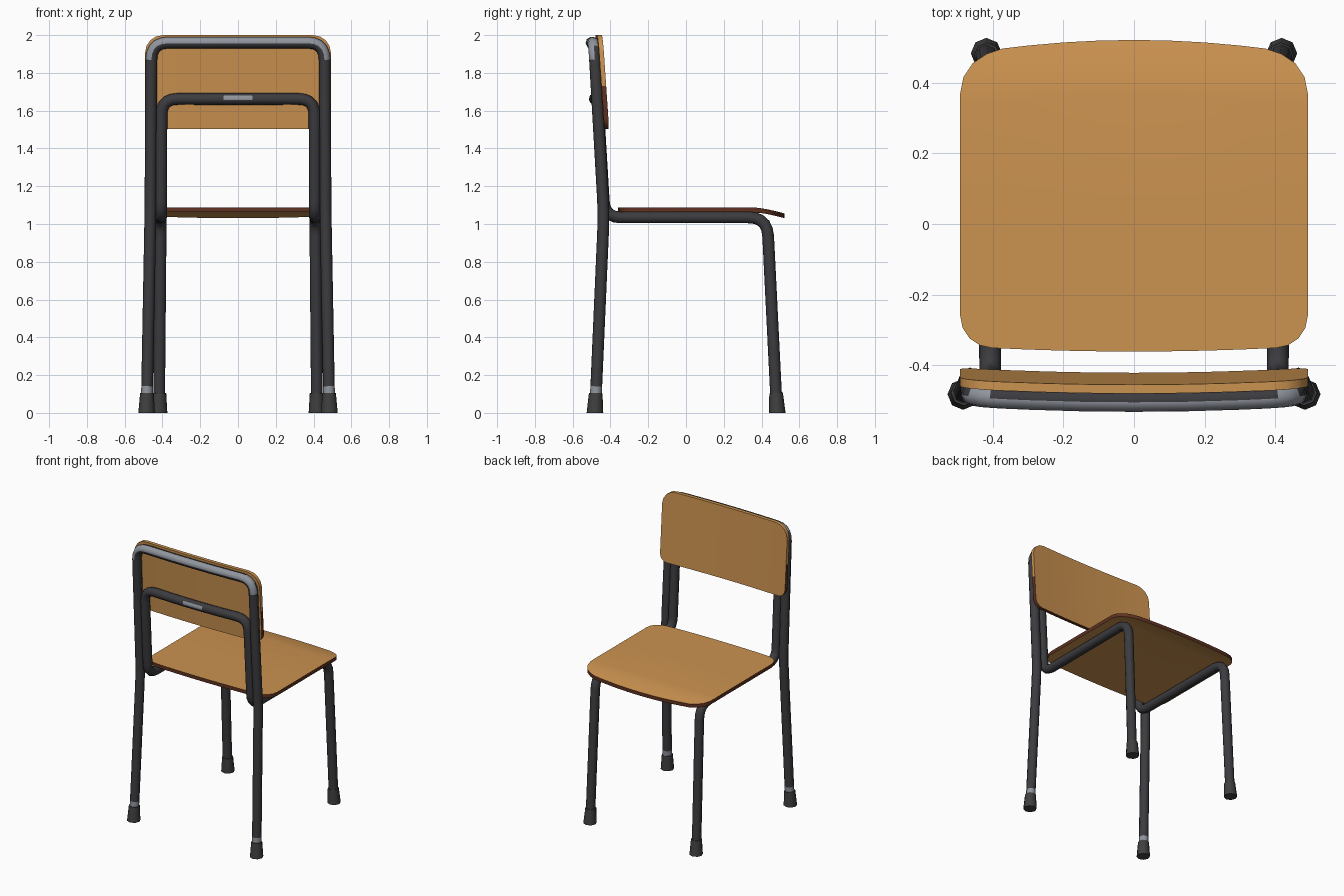
import bpy, bmesh, math
from mathutils import Vector

if "Cube" in bpy.data.objects:
    bpy.data.objects.remove(bpy.data.objects["Cube"])


def material(name, rgb):
    m = bpy.data.materials.new(name)
    m.diffuse_color = (*rgb, 1)
    m.use_nodes = True
    m.node_tree.nodes["Principled BSDF"].inputs["Base Color"].default_value = m.diffuse_color
    return m


WOOD = material("honey wood", (0.60, 0.29, 0.08))
EDGE = material("dark wood edge", (0.115, 0.032, 0.015))
STEEL = material("dark painted steel", (0.045, 0.045, 0.051))
BARE = material("worn bare steel", (0.28, 0.30, 0.34))
RUBBER = material("rubber", (0.05, 0.05, 0.052))


def finish(bm, name, mats):
    bmesh.ops.recalc_face_normals(bm, faces=bm.faces)
    me = bpy.data.meshes.new(name)
    bm.to_mesh(me)
    bm.free()
    ob = bpy.data.objects.new(name, me)
    bpy.context.collection.objects.link(ob)
    for m in mats:
        me.materials.append(m)
    return ob


def fillet(ctrl, steps=5):
    """Round a polyline; ctrl = (x, y, z, tangent length)."""
    pts = [Vector(c[:3]) for c in ctrl]
    out = [pts[0]]
    for a, p, b, c in zip(pts, pts[1:], pts[2:], ctrl[1:]):
        if c[3] == 0:
            out.append(p)
            continue
        s, e = p + (a - p).normalized() * c[3], p + (b - p).normalized() * c[3]
        for i in range(steps + 1):
            t = i / steps
            out.append(s * (1 - t) ** 2 + p * 2 * t * (1 - t) + e * t * t)
    return out + [pts[-1]]


def sweep(name, path, radii, mats, rule=None, sides=8):
    """Tube along a path, with rings carried along without twisting."""
    bm = bmesh.new()
    rings, u = [], Vector((1, 0, 0))
    n = len(path)
    for i, p in enumerate(path):
        d_in = (p - path[max(i - 1, 0)]).normalized()
        d_out = (path[min(i + 1, n - 1)] - p).normalized()
        t = (d_in + d_out).normalized()
        u = (u - t * u.dot(t)).normalized()
        w = t.cross(u)
        ring = []
        for k in range(sides):
            a = math.tau * k / sides
            v = p + (u * math.cos(a) + w * math.sin(a)) * radii[i]
            v.z = max(v.z, 0)
            ring.append(bm.verts.new(v))
        rings.append(ring)
    for r, s in zip(rings, rings[1:]):
        for k in range(sides):
            j = (k + 1) % sides
            bm.faces.new((r[k], r[j], s[j], s[k]))
    bm.faces.new(rings[0])
    bm.faces.new(rings[-1])
    bmesh.ops.recalc_face_normals(bm, faces=bm.faces)
    bm.normal_update()
    if rule:
        for f in bm.faces:
            f.material_index = int(rule(f.calc_center_median(), f.normal))
    return finish(bm, name, mats)


def hoop(name, half, bow, width, rule):
    """Symmetric bent tube whose cross bar bows backwards."""
    pts = fillet(half)
    for p in pts:
        if p.z > 1.55:
            p.y -= bow * max(0, 1 - (p.x / width) ** 2)
    left = [Vector((-p.x, p.y, p.z)) for p in reversed(pts[1:])]
    path = left + pts
    return sweep(name, path, [0.031] * len(path), [STEEL, BARE], rule)


# Rear frame: back legs and top rail
def rear_wear(c, n):
    side = 0.5 * math.copysign(1, c.x) * n.x
    top = c.z > 1.86 and side - 0.6 * n.y + 0.6 * n.z > 0.5
    return top or 0.09 < c.z < 0.145


hoop("rear_frame",
     [(0, -0.487, 1.96, 0), (0.15, -0.487, 1.96, 0), (0.3, -0.487, 1.96, 0),
      (0.458, -0.487, 1.96, 0.09), (0.464, -0.435, 1.05, 0.1),
      (0.481, -0.475, 0.14, 0), (0.482, -0.477, 0.10, 0), (0.484, -0.48, 0.03, 0)],
     0.014, 0.458, rear_wear)

# Front frame: front legs, seat rails and lower back rail
hoop("front_frame",
     [(0, -0.468, 1.662, 0), (0.075, -0.468, 1.662, 0), (0.2, -0.468, 1.662, 0),
      (0.405, -0.468, 1.662, 0.085), (0.407, -0.43, 1.035, 0.085),
      (0.409, 0.43, 1.035, 0.1), (0.418, 0.48, 0.03, 0)],
     0.016, 0.405,
     lambda c, n: c.z > 1.6 and abs(c.x) < 0.075 and n.y < -0.8 and n.z > 0)

# Rubber feet
for label, x, y, tilt in (("rear", 0.484, -0.482, 0.004), ("front", 0.418, 0.483, -0.006)):
    for side, s in (("left", -1), ("right", 1)):
        sweep(f"{label}_{side}_foot",
              [Vector((s * x, y, -0.002)), Vector((s * (x - 0.002), y + tilt, 0.105))],
              [0.044, 0.036], [RUBBER])


def panel(name, hx, v0, v1, r0, r1, thick, cuts, deform, edge_rule):
    """Rounded board in the (x, v) plane, sliced for bending, then deformed."""
    bm = bmesh.new()
    ring = []
    for cx, cv, r, start in ((hx - r1, v1 - r1, r1, 0), (r1 - hx, v1 - r1, r1, 90),
                             (r0 - hx, v0 + r0, r0, 180), (hx - r0, v0 + r0, r0, 270)):
        for i in range(5):
            a = math.radians(start + 22.5 * i)
            ring.append(bm.verts.new((cx + r * math.cos(a), cv + r * math.sin(a), 0)))
    face = bm.faces.new(ring)
    ext = bmesh.ops.extrude_face_region(bm, geom=[face])["geom"]
    for v in ext:
        if isinstance(v, bmesh.types.BMVert):
            v.co.z = thick
    for axis, values in enumerate(cuts):
        no = Vector((1, 0, 0)) if axis == 0 else Vector((0, 1, 0))
        for c in values:
            bmesh.ops.bisect_plane(bm, geom=bm.verts[:] + bm.edges[:] + bm.faces[:],
                                   plane_co=no * c, plane_no=no)
    bmesh.ops.recalc_face_normals(bm, faces=bm.faces)
    bm.normal_update()
    for f in bm.faces:
        if abs(f.normal.z) < 0.5 and edge_rule(f.calc_center_median()):
            f.material_index = 1
    for v in bm.verts:
        v.co = deform(*v.co)
    return finish(bm, name, [WOOD, EDGE])


# Seat: bowed front and rear edges, front lip rolled down
def seat_shape(x, v, d):
    bulge = max(0, 1 - (x / 0.42) ** 2)
    y = v + bulge * (0.031 * v / 0.49 if v > 0 else 0.011 * v / 0.35)
    drop = 0.032 * (max(0, y - 0.35) / 0.17) ** 1.5
    return Vector((x, y, 1.063 + d - drop))


panel("seat", 0.492, -0.35, 0.49, 0.09, 0.12, 0.025,
      ((-0.3, -0.2, -0.1, 0, 0.1, 0.2, 0.3), (0.0, 0.34, 0.39, 0.43, 0.462)),
      seat_shape, lambda c: True)


# Backrest: leaning back and curved around the sitter
def back_shape(x, v, d):
    lean = -0.407 - 0.034 * (v - 1.5) / 0.5
    return Vector((x, lean - d - 0.014 * (1 - (x / 0.49) ** 2), v))


panel("backrest", 0.492, 1.503, 2.0, 0.055, 0.095, 0.025,
      ((-0.36, -0.24, -0.12, 0, 0.12, 0.24, 0.36), (1.73,)),
      back_shape, lambda c: c.y < 1.74)

# Smooth shading with crisp board edges
bpy.ops.object.select_all(action='SELECT')
bpy.context.view_layer.objects.active = bpy.data.objects["seat"]
bpy.ops.object.shade_smooth_by_angle(angle=math.radians(50))
